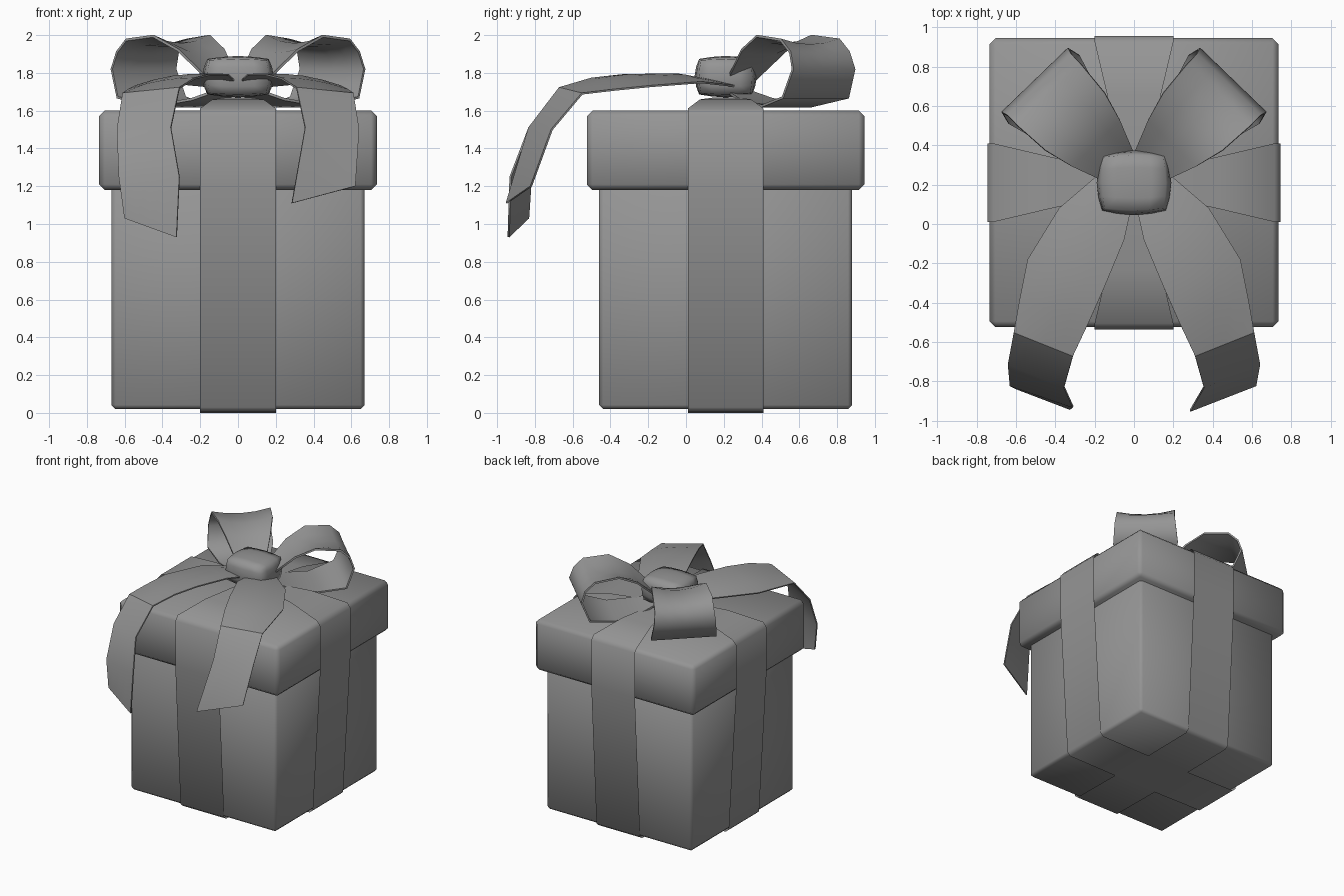
import bpy, bmesh, math
from mathutils import Vector

cube = bpy.data.objects.get("Cube")
if cube:
    bpy.data.objects.remove(cube, do_unlink=True)

CENTRE = Vector((0, 0.21, 0))  # centre of the box on the ground

grey = bpy.data.materials.new("plain_grey")
grey.use_nodes = True
grey.diffuse_color = (0.3, 0.3, 0.3, 1)
grey.node_tree.nodes["Principled BSDF"].inputs["Base Color"].default_value = (0.3, 0.3, 0.3, 1)


def finish(bm, name, sharp=50):
    """Smooth shading with sharp creases and borders, then make the object."""
    bm.normal_update()
    for f in bm.faces:
        f.smooth = True
    for e in bm.edges:
        e.smooth = not e.is_boundary and e.calc_face_angle(0) < math.radians(sharp)
    mesh = bpy.data.meshes.new(name)
    bm.to_mesh(mesh)
    bm.free()
    mesh.materials.append(grey)
    obj = bpy.data.objects.new(name, mesh)
    bpy.context.collection.objects.link(obj)
    return obj


def box(name, half, z0, z1, bevel):
    bm = bmesh.new()
    bmesh.ops.create_cube(bm, size=2)
    for v in bm.verts:
        v.co = CENTRE + Vector((v.co.x * half, v.co.y * half, z0 if v.co.z < 0 else z1))
    bmesh.ops.bevel(bm, geom=bm.edges[:], offset=bevel, segments=1, affect='EDGES')
    return finish(bm, name)


def sheet(name, rows, sharp, thickness=0):
    """Skin a grid of points, with thickness where wanted."""
    bm = bmesh.new()
    grid = [[bm.verts.new(p) for p in row] for row in rows]
    for a, b in zip(grid, grid[1:]):
        for i in range(len(a) - 1):
            bm.faces.new((a[i], a[i + 1], b[i + 1], b[i]))
    obj = finish(bm, name, sharp)
    if thickness:
        mod = obj.modifiers.new("thickness", 'SOLIDIFY')
        mod.thickness = thickness
        mod.offset = 0


def mirrored(rows, s):
    """Flip in x for the right side, keeping the faces turned outward."""
    if s > 0:
        return rows
    return [[Vector((-p.x, p.y, p.z)) for p in reversed(row)] for row in rows]


STEPS = [-1, -0.5, 0, 0.5, 1]

# Box and lid
box("box_body", 0.67, 0.02, 1.25, 0.022)
box("box_lid", 0.735, 1.18, 1.60, 0.03)

# Taut thin ribbon: one arm per side, as (distance from centre, z, half width)
ARM = [(0.0, 0.0, 0.001), (0.2, 0.0, 0.2), (0.65, 0.005, 0.2), (0.678, 0.03, 0.2),
       (0.746, 1.2, 0.2), (0.746, 1.575, 0.2), (0.715, 1.612, 0.2),
       (0.44, 1.66, 0.135), (0.1, 1.67, 0.06)]
for turn, name in enumerate(("left", "back", "right", "front")):
    out = Vector((round(math.cos(turn * math.pi / 2)), round(math.sin(turn * math.pi / 2)), 0))
    side = Vector((-out.y, out.x, 0))
    sheet(name + "_ribbon", [[CENTRE + out * r + side * (w * t) + Vector((0, 0, z))
                              for t in (-1, 1)] for r, z, w in ARM], 60)

# Bow loops: (distance from knot, z, half width, edge lift)
LOOP = [(0.10, 1.75, 0.10, 0), (0.28, 1.90, 0.17, 0.02), (0.43, 1.95, 0.21, 0.045),
        (0.62, 1.945, 0.225, 0.03), (0.69, 1.90, 0.225, 0.01), (0.72, 1.82, 0.235, 0),
        (0.66, 1.67, 0.25, 0), (0.45, 1.625, 0.19, 0), (0.22, 1.66, 0.13, 0), (0.1, 1.70, 0.09, 0)]
# Bow tails: inner edge point, outer edge point, crown height
TAIL = [((0.01, 0.10, 1.75), (0.17, 0.26, 1.73), 0.01),
        ((0.05, -0.08, 1.79), (0.38, 0.08, 1.75), 0.015),
        ((0.15, -0.32, 1.79), (0.54, -0.18, 1.73), 0.02),
        ((0.23, -0.50, 1.77), (0.58, -0.38, 1.71), 0.015),
        ((0.31, -0.67, 1.72), (0.61, -0.55, 1.69), 0),
        ((0.355, -0.83, 1.51), (0.64, -0.71, 1.50), 0)]
TAIL_ENDS = {1: [((0.285, -0.95, 1.11), (0.62, -0.82, 1.20), 0)],
             -1: [((0.31, -0.93, 1.25), (0.63, -0.82, 1.25), 0),
                  ((0.325, -0.94, 0.93), (0.60, -0.835, 1.03), 0)]}

out = Vector((0.695, 0.72, 0))
side = Vector((-0.72, 0.695, 0))
for s, name in ((1, "left"), (-1, "right")):
    rows = [[CENTRE + out * r - side * (w * t) + Vector((0, 0, z + lift * t * t)) for t in STEPS]
            for r, z, w, lift in reversed(LOOP)]
    sheet(name + "_bow_loop", mirrored(rows, s), 60, 0.014)

    rows = [[Vector(inner).lerp(Vector(outer), (1 - t) / 2) + Vector((0, 0, crown * (1 - t * t)))
             for t in STEPS] for inner, outer, crown in TAIL + TAIL_ENDS[s]]
    sheet(name + "_bow_tail", mirrored(rows, s), 28, 0.01)

# Knot: a cube rounded part of the way to a sphere
bm = bmesh.new()
bmesh.ops.create_cube(bm, size=2)
bmesh.ops.subdivide_edges(bm, edges=bm.edges[:], cuts=3, use_grid_fill=True)
for v in bm.verts:
    p = v.co.lerp(v.co.normalized(), 0.5)
    v.co = CENTRE + Vector((p.x * 0.19, p.y * 0.165, p.z * 0.11 + 1.78))
finish(bm, "bow_knot", 100)
